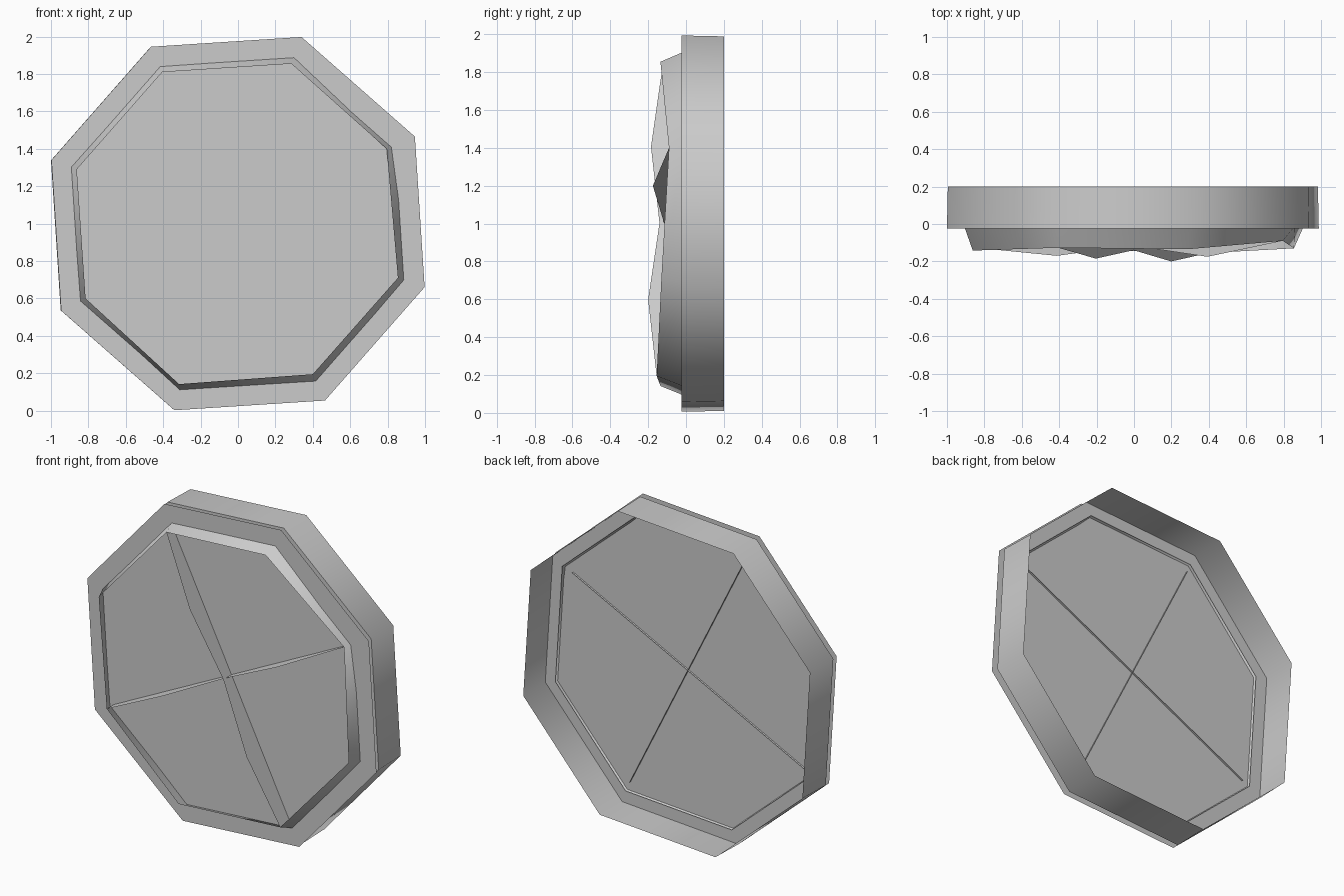
import bpy
import math

if "Cube" in bpy.data.objects:
    bpy.data.objects.remove(bpy.data.objects["Cube"])

CZ = 1.0
START = math.radians(26.2)


def octagon(radius, y, dx=0.0):
    return [(dx + radius * math.cos(START + i * math.pi / 4), y,
             CZ + radius * math.sin(START + i * math.pi / 4)) for i in range(8)]


def make(name, verts, faces, smooth=False):
    mesh = bpy.data.meshes.new(name)
    mesh.from_pydata(verts, [], faces)
    mesh.update()
    for p in mesh.polygons:
        p.use_smooth = smooth
    obj = bpy.data.objects.new(name, mesh)
    bpy.context.collection.objects.link(obj)
    return obj


def band(name, front, back):
    n = len(front)
    faces = [(i, (i + 1) % n, n + (i + 1) % n, n + i) for i in range(n)]
    return make(name, front + back, faces, True)


# Outer wall, open at the back
band("outer_wall", octagon(1.05, -0.024, -0.006), octagon(1.045, 0.2, -0.006))

# Panel closing the wall, and a second thin panel just in front of it
make("back_panel", octagon(1.05, -0.024, -0.006), [tuple(range(8))])
make("front_panel", octagon(1.054, -0.06), [tuple(reversed(range(8)))])

# Tapered rim passing through both panels, with an uneven front edge
rim_front = [(0.795, -0.09, 1.40), (0.285, -0.135, 1.855),
             (-0.405, -0.127, 1.81), (-0.862, -0.142, 1.29),
             (-0.815, -0.13, 0.60), (-0.315, -0.135, 0.142),
             (0.40, -0.155, 0.195), (0.855, -0.13, 0.71)]
band("inner_rim", rim_front, octagon(0.96, -0.01))


# Crossing upright fins with two peaks each
def fin(name, a, b, peaks, centre):
    def at(t, y):
        return (a[0] + (b[0] - a[0]) * t, y, a[2] + (b[2] - a[2]) * t)
    front = [a, at(0.25, peaks[0]), at(0.5, centre), at(0.75, peaks[1]), b]
    back = [at(i / 4, -0.012) for i in range(5)]
    make(name, front + back, [(i, i + 1, i + 6, i + 5) for i in range(4)])


fin("cross_fin", rim_front[0], rim_front[4], (-0.175, -0.17), -0.115)
fin("long_fin", rim_front[2], rim_front[6], (-0.185, -0.2), -0.14)
